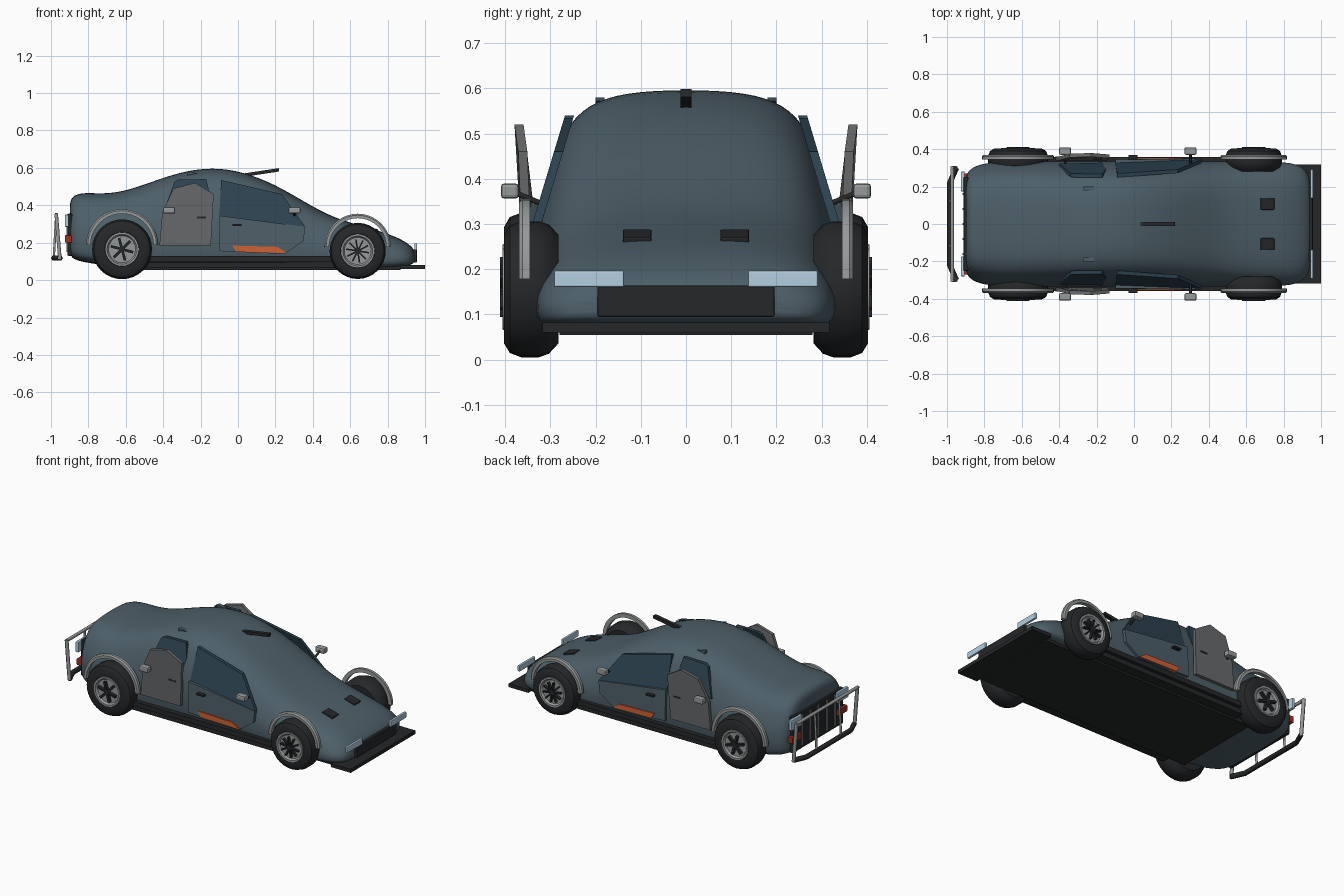
import bpy, bmesh, math
from mathutils import Vector, Matrix

if "Cube" in bpy.data.objects:
    bpy.data.objects.remove(bpy.data.objects["Cube"])

def mat(name, c):
    m = bpy.data.materials.new(name)
    m.diffuse_color = (*c, 1)
    m.use_nodes = True
    m.node_tree.nodes["Principled BSDF"].inputs["Base Color"].default_value = m.diffuse_color
    return m

PAINT = mat("paint", (.075, .115, .14))
DARK = mat("dark_plastic", (.018, .02, .022))
GLASS = mat("glass", (.025, .055, .08))
METAL = mat("metal", (.30, .32, .32))
PRIMER = mat("primer", (.14, .145, .15))
ORANGE = mat("orange", (.62, .12, .035))
LAMP = mat("lamp", (.45, .62, .75))
RED = mat("red_lamp", (.35, .03, .02))
SIDES = ((-1, "right"), (1, "left"))

def finish(bm, name, m, smooth=False):
    bmesh.ops.recalc_face_normals(bm, faces=bm.faces)
    me = bpy.data.meshes.new(name)
    bm.to_mesh(me)
    bm.free()
    ob = bpy.data.objects.new(name, me)
    bpy.context.collection.objects.link(ob)
    me.materials.append(m)
    if smooth:
        bpy.ops.object.select_all(action='DESELECT')
        ob.select_set(True)
        bpy.context.view_layer.objects.active = ob
        bpy.ops.object.shade_smooth_by_angle(angle=math.radians(35))
    return ob

def box(name, x, y, z, m, bevel=0.0, tilt=0.0):
    """Box from (min, max) ranges, optionally tilted about y."""
    bm = bmesh.new()
    bmesh.ops.create_cube(bm, size=1)
    bmesh.ops.scale(bm, verts=bm.verts, vec=[abs(r[1] - r[0]) for r in (x, y, z)])
    if bevel:
        bmesh.ops.bevel(bm, geom=bm.edges[:], offset=bevel, segments=2, affect='EDGES', profile=.5)
    c = Vector([(r[0] + r[1]) / 2 for r in (x, y, z)])
    bm.transform(Matrix.Translation(c) @ Matrix.Rotation(tilt, 4, 'Y'))
    return finish(bm, name, m)

def loft(rings, name, m, close=False, smooth=False):
    bm = bmesh.new()
    vs = [[bm.verts.new(p) for p in r] for r in rings]
    n = len(vs[0])
    for a, b in zip(vs, vs[1:] + ([vs[0]] if close else [])):
        for i in range(n):
            bm.faces.new((a[i], a[(i + 1) % n], b[(i + 1) % n], b[i]))
    if not close:
        bm.faces.new(vs[0])
        bm.faces.new(vs[-1])
    return finish(bm, name, m, smooth)

def plate(name, pts, y_of, s, m, t=.02):
    """Side panel from an (x, z) outline lying on the surface y_of(x, z)."""
    return loft([[(x, s * (y_of(x, z) - d), z) for x, z in pts] for d in (0, t)], name, m)

def lathe(name, prof, cx, cz, s, m, seg=32):
    """Spin a (y, r) profile about an axle parallel to y."""
    rings = []
    for i in range(seg):
        a = 2 * math.pi * i / seg
        rings.append([(cx + r * math.cos(a), s * y, cz + r * math.sin(a)) for y, r in prof])
    return loft(rings, name, m, close=True, smooth=True)

def tube(name, pts, r, m):
    cu = bpy.data.curves.new(name, 'CURVE')
    cu.dimensions = '3D'
    cu.bevel_depth, cu.bevel_resolution, cu.use_fill_caps = r, 1, True
    sp = cu.splines.new('POLY')
    sp.points.add(len(pts) - 1)
    for p, q in zip(sp.points, pts):
        p.co = (*q, 1)
    ob = bpy.data.objects.new(name, cu)
    bpy.context.collection.objects.link(ob)
    cu.materials.append(m)

# Body shell: one cross-section scaled along the length (x, half width, bottom, top)
half = [(0, 1), (.32, .995), (.59, .96), (.77, .87), (.89, .70), (.975, .5),
        (1, .32), (.99, .14), (.93, .02), (.5, 0)]
section = half + [(0, 0)] + [(-y, z) for y, z in half[:0:-1]]
stations = [(-.9, .20, .17, .38), (-.897, .265, .13, .43), (-.875, .298, .11, .456),
            (-.82, .322, .095, .469), (-.72, .336, .08, .461), (-.6, .337, .065, .476),
            (-.45, .337, .06, .53), (-.3, .337, .06, .581), (-.14, .337, .06, .604),
            (.02, .337, .06, .583), (.2, .337, .06, .512), (.35, .337, .06, .422),
            (.5, .337, .06, .338), (.65, .336, .06, .293), (.8, .333, .064, .25),
            (.88, .32, .072, .215), (.93, .28, .082, .18), (.948, .2, .1, .15)]
body = loft([[(x, w * y, b + (t - b) * z) for y, z in section] for x, w, b, t in stations],
            "body_shell", PAINT)
body.modifiers.new("smooth", 'SUBSURF').levels = 2
body.modifiers["smooth"].render_levels = 2
for p in body.data.polygons:
    p.use_smooth = True

# Floor, splitter, nose and tail details
box("undertray", (-.6, .87), (-.28, .28), (.054, .075), DARK)
box("front_splitter", (.865, 1), (-.318, .318), (.06, .082), DARK)
box("front_grille", (.935, .957), (-.196, .196), (.094, .164), DARK, .005)
box("tail_panel", (-.912, -.885), (-.25, .25), (.13, .355), DARK, .006)
for i in range(5):
    y = (i - 2) * .08
    box(f"tail_slat_{i}", (-.918, -.905), (y - .006, y + .006), (.15, .34), METAL)
box("roof_scoop", (.025, .22), (-.012, .012), (.566, .584), DARK, 0, -.15)

# Rear guard frame
tube("guard_lower_bar", [(-.95, -.3, .118), (-.985, -.22, .118), (-.985, .22, .118), (-.95, .3, .118)], .015, DARK)
tube("guard_upper_bar", [(-.972, -.3, .35), (-.972, .3, .35)], .01, METAL)

def door_y(x, z):
    return .34 - (z - .3) * .3 if z > .3 else .345

def loose_y(x, z):
    return .36 + max(0, z - .38) * .14

for s, side in SIDES:
    # Side glass and doors
    plate(f"front_window_{side}", [(-.09, .535), (.235, .46), (.36, .285), (-.1, .345)], door_y, s, GLASS)
    plate(f"front_door_{side}", [(-.1, .345), (.36, .285), (.35, .21), (.25, .14), (-.1, .155)],
          lambda x, z: .35 if z < .3 else .344, s, PAINT)
    plate(f"rear_window_{side}", [(-.34, .525), (-.32, .537), (-.17, .54), (-.15, .46), (-.17, .34), (-.4, .36)],
          door_y, s, GLASS)
    plate(f"rear_door_{side}", [(-.42, .185), (-.405, .36), (-.345, .49), (-.23, .52), (-.13, .46), (-.145, .185)],
          loose_y, s, PRIMER)
    plate(f"orange_patch_{side}", [(-.03, .185), (.21, .178), (.26, .145), (-.01, .15)],
          lambda x, z: .356, s, ORANGE)
    for nm, x, z in (("front", -.03, .295), ("rear", -.22, .335)):
        box(f"{nm}_handle_{side}", (x, x + .05), (s * .345, s * .37), (z - .005, z + .005), DARK)
    # Mirrors on stems
    for nm, x in (("front", .302), ("rear", -.368)):
        box(f"{nm}_mirror_{side}", (x - .032, x + .032), (s * .37, s * .41), (.356, .39), METAL, .008)
        tube(f"{nm}_mirror_stem_{side}", [(x, s * .32, .345), (x, s * .38, .37)], .007, DARK)
    # Sill rails
    box(f"upper_sill_{side}", (-.5, .52), (s * .31, s * .357), (.098, .128), DARK)
    box(f"lower_sill_{side}", (-.5, .54), (s * .27, s * .34), (.065, .094), DARK)
    # Lamps, hood vents and small roof fins
    box(f"headlight_{side}", (.943, .958), (s * .137, s * .292), (.16, .197), LAMP, .004)
    box(f"reverse_lamp_{side}", (-.925, -.905), (s * .175, s * .28), (.285, .35), LAMP, .004)
    box(f"tail_lamp_{side}", (-.925, -.89), (s * .18, s * .27), (.2, .24), RED, .004)
    box(f"hood_vent_{side}", (.675, .75), (s * .076, s * .14), (.262, .28), DARK, .004, .25)
    plate(f"roof_fin_{side}", [(-.27, .56), (-.27, .58), (-.215, .572)], lambda x, z: .2, s, PAINT)
    plate(f"screen_clip_{side}", [(.12, .50), (.12, .512), (.15, .503)], lambda x, z: .195, s, GLASS, .015)
    tube(f"guard_post_{side}", [(-.972, s * .3, .355), (-.952, s * .3, .11)], .011, METAL)
    tube(f"guard_brace_{side}", [(-.972, s * .12, .35), (-.985, s * .12, .118)], .007, METAL)

    # Wheels with arches
    for nm, cx, cz, R, spokes, arch_r, arch_z in (("rear", -.62, .165, .16, 6, .18, .187),
                                                  ("front", .64, .156, .15, 10, .165, .178)):
        tag = f"{nm}_{side}"
        lathe(f"tyre_{tag}", [(.282, .05), (.282, R * .8), (.303, R * .95), (.325, R), (.365, R),
                              (.39, R * .94), (.403, R * .8), (.402, .092), (.38, .088), (.38, .05)],
              cx, cz, s, DARK)
        lathe(f"rim_{tag}", [(.37, .002), (.393, .002), (.394, .072), (.406, .08), (.406, .09), (.37, .093)],
              cx, cz, s, METAL)
        lathe(f"hub_{tag}", [(.38, .001), (.412, .001), (.412, .014), (.38, .016)], cx, cz, s, DARK, 16)
        w = .007 if spokes == 6 else .004
        for k in range(spokes):
            o = box(f"spoke_{k}_{tag}", (0, .062), (s * .385, s * .412), (-w, w), DARK)
            o.data.transform(Matrix.Translation((cx, 0, cz)) @
                             Matrix.Rotation(2 * math.pi * (k + .25) / spokes, 4, 'Y'))
        rings = []
        for i in range(21):
            a = math.pi * i / 20
            rings.append([(cx + r * math.cos(a), s * y, arch_z + r * math.sin(a))
                          for r, y in ((arch_r - .012, .345), (arch_r + .012, .345),
                                       (arch_r + .012, .362), (arch_r + .004, .37), (arch_r - .012, .37))])
        loft(rings, f"wheel_arch_{tag}", METAL, smooth=True)
